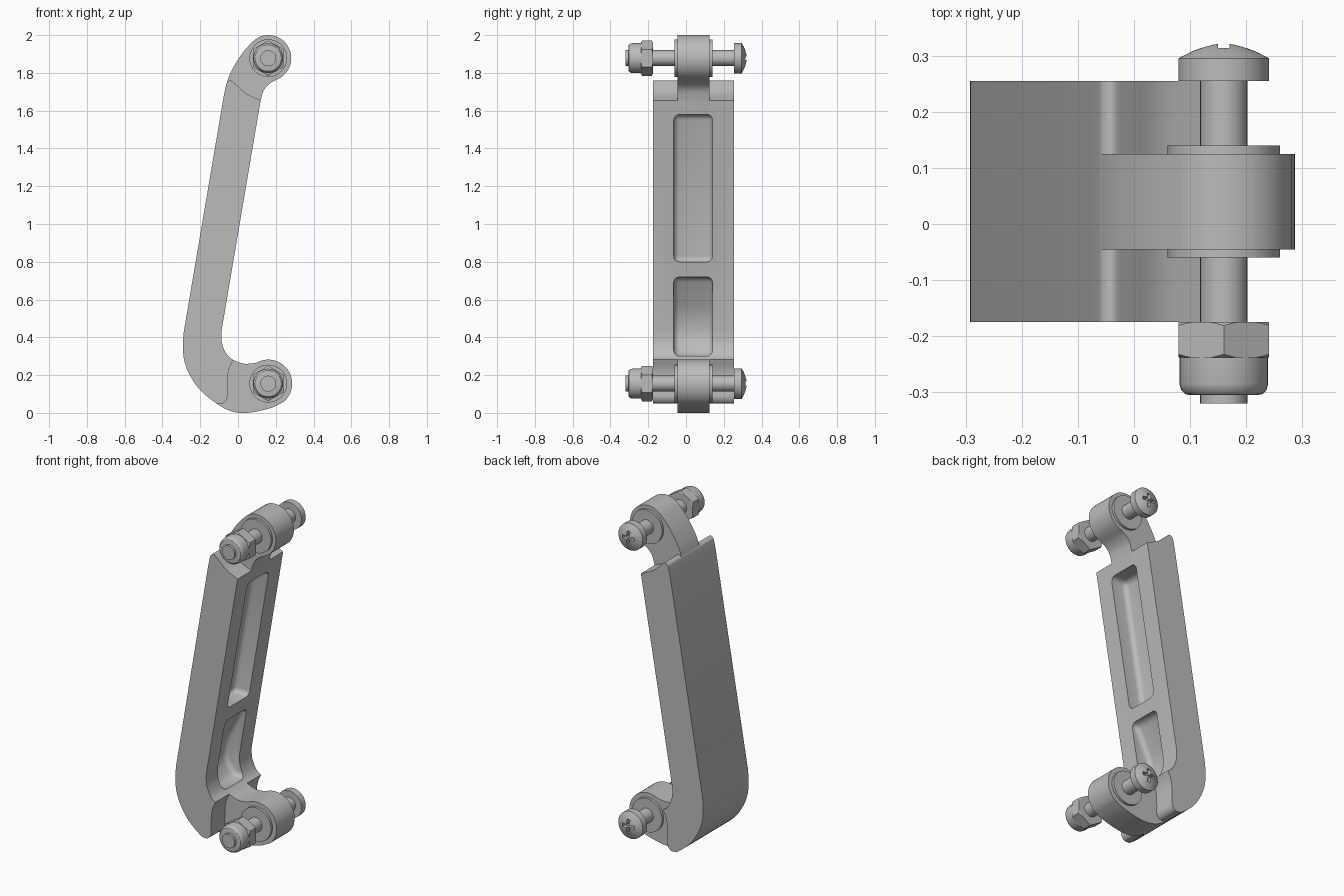
import bpy, bmesh
from math import radians, cos, sin, pi
from mathutils import Vector, Matrix

cube = bpy.data.objects.get("Cube")
if cube:
    bpy.data.objects.remove(cube, do_unlink=True)

metal = bpy.data.materials.new("satin_grey")
metal.use_nodes = True
grey = (0.5, 0.5, 0.5, 1)
metal.diffuse_color = grey
metal.node_tree.nodes["Principled BSDF"].inputs["Base Color"].default_value = grey


def finish(name, bm):
    bmesh.ops.recalc_face_normals(bm, faces=bm.faces)
    mesh = bpy.data.meshes.new(name)
    bm.to_mesh(mesh)
    bm.free()
    mesh.materials.append(metal)
    obj = bpy.data.objects.new(name, mesh)
    bpy.context.collection.objects.link(obj)
    return obj


def extrude(name, outline, y0, y1):
    """Extrude an (x, z) outline along y."""
    bm = bmesh.new()
    face = bm.faces.new([bm.verts.new((x, y0, z)) for x, z in outline])
    side = bmesh.ops.extrude_face_region(bm, geom=[face])["geom"]
    verts = [v for v in side if isinstance(v, bmesh.types.BMVert)]
    bmesh.ops.translate(bm, verts=verts, vec=(0, y1 - y0, 0))
    return finish(name, bm)


def lathe(name, profile, x, z, steps=40):
    """Revolve a (y, radius) profile about an axis along y."""
    bm = bmesh.new()
    verts = [bm.verts.new((r, y, 0)) for y, r in profile]
    edges = [bm.edges.new(pair) for pair in zip(verts, verts[1:])]
    bmesh.ops.spin(bm, geom=verts + edges, cent=(0, 0, 0), axis=(0, 1, 0),
                   angle=2 * pi, steps=steps)
    bmesh.ops.remove_doubles(bm, verts=bm.verts, dist=0.0002)
    bmesh.ops.translate(bm, verts=bm.verts, vec=(x, 0, z))
    return finish(name, bm)


def bake(obj):
    graph = bpy.context.evaluated_depsgraph_get()
    mesh = bpy.data.meshes.new_from_object(obj.evaluated_get(graph))
    obj.modifiers.clear()
    obj.data = mesh


def combine(obj, tool, operation="DIFFERENCE"):
    mod = obj.modifiers.new("cut", "BOOLEAN")
    mod.operation, mod.object, mod.solver = operation, tool, "EXACT"
    bake(obj)
    bpy.data.objects.remove(tool, do_unlink=True)


def smooth(obj, angle=32):
    bpy.ops.object.select_all(action="DESELECT")
    obj.select_set(True)
    bpy.context.view_layer.objects.active = obj
    bpy.ops.object.shade_smooth_by_angle(angle=radians(angle))


def arc(x, z, r, start, end, steps=24):
    angles = [radians(start + (end - start) * i / steps) for i in range(steps + 1)]
    return [(x + r * cos(a), z + r * sin(a)) for a in angles]


def curve(points, steps=5):
    """Smooth curve through the points, both ends included."""
    p = [Vector(q) for q in points]
    p = [2 * p[0] - p[1]] + p + [2 * p[-1] - p[-2]]
    out = []
    for a, b, c, d in zip(p, p[1:], p[2:], p[3:]):
        for i in range(steps):
            t = i / steps
            out.append(tuple(0.5 * (2 * b + (c - a) * t + (2 * a - 5 * b + 4 * c - d) * t**2
                                    + (3 * b - a - 3 * c + d) * t**3)))
    return out + [tuple(p[-2])]


# Eye centres and the arm outline
EYE_X, LOW_Z, HIGH_Z = 0.16, 0.155, 1.878
low_eye = arc(EYE_X, LOW_Z, 0.127, 120, -50)
high_eye = arc(EYE_X, HIGH_Z, 0.122, 110, -65)
heel = curve([low_eye[-1], (0.17, 0.025), (0.05, 0.0), (-0.04, 0.01), (-0.114, 0.05),
              (-0.2, 0.12), (-0.255, 0.2), (-0.285, 0.28), (-0.292, 0.36), (-0.287, 0.43)])
neck = curve([(-0.075, 1.68), (-0.06, 1.745), (-0.035, 1.81), (0.02, 1.9),
              (0.08, 1.967), high_eye[0]])
throat = curve([high_eye[-1], (0.17, 1.745), (0.138, 1.71), (0.12, 1.655)])
crook = curve([(-0.088, 0.43), (-0.085, 0.37), (-0.06, 0.31), (-0.024, 0.28),
               (0.02, 0.263), (0.05, 0.26), low_eye[0]])
outline = low_eye + heel[1:] + neck[:-1] + high_eye + throat[1:] + crook[:-1]
link_arm = extrude("link_arm", outline, -0.175, 0.255)

# Narrow the arm to the eyes at both ends
top_end = [(-0.2, 1.735)] + curve([(-0.066, 1.743), (-0.04, 1.76), (-0.01, 1.738),
                                   (0.045, 1.69), (0.12, 1.654)])
top_end += [(0.5, 1.62), (0.5, 2.2), (-0.2, 2.2)]
low_end = [(-0.01, 0.34)] + curve([(-0.024, 0.288), (-0.05, 0.22), (-0.056, 0.13),
                                   (-0.057, 0.08), (-0.077, 0.052), (-0.114, 0.05)])
low_end += [(-0.13, -0.1), (0.5, -0.1), (0.5, 0.34)]
for shape in (top_end, low_end):
    for y0, y1 in ((-0.3, -0.045), (0.125, 0.4)):
        combine(link_arm, extrude("end_cutter", shape, y0, y1))


# Rounded pockets in the inner face
def inner(z):
    return -0.088 + 0.17 * (z - 0.43)


upper_pocket = [(inner(z) + d, z) for z, d in ((0.8, 0.1), (0.8, -0.1), (1.58, -0.1), (1.58, 0.1))]
lower_pocket = [(0.1, 0.72), (inner(0.72) - 0.035, 0.72)]
lower_pocket += curve([(-0.12, 0.62), (-0.165, 0.52), (-0.18, 0.42), (-0.165, 0.36)], 3)
lower_pocket += [(-0.12, 0.3), (0.1, 0.3)]
for shape in (upper_pocket, lower_pocket):
    cutter = extrude("pocket_cutter", shape, -0.065, 0.14)
    bevel = cutter.modifiers.new("round", "BEVEL")
    bevel.width, bevel.segments = 0.03, 4
    bevel.limit_method, bevel.angle_limit = "ANGLE", radians(40)
    bake(cutter)
    combine(link_arm, cutter)
smooth(link_arm)

# Bushing, bolt and lock nut through each eye
for place, z in (("lower", LOW_Z), ("upper", HIGH_Z)):
    bushing = lathe(place + "_bushing", [(-0.06, 0), (-0.06, 0.1), (0.14, 0.1), (0.14, 0)], EYE_X, z)
    smooth(bushing)

    bolt = lathe(place + "_bolt", [(-0.32, 0), (-0.32, 0.042), (0.255, 0.042), (0.255, 0.081),
                                   (0.295, 0.081), (0.306, 0.06), (0.314, 0.04), (0.32, 0.02),
                                   (0.322, 0)], EYE_X, z)
    for w, h in ((0.04, 0.01), (0.01, 0.04)):
        slot = [(EYE_X - w, z - h), (EYE_X + w, z - h), (EYE_X + w, z + h), (EYE_X - w, z + h)]
        combine(bolt, extrude("slot_cutter", slot, 0.295, 0.4))
    smooth(bolt)

    hexagon = [(EYE_X + 0.0935 * sin(i * pi / 3), z + 0.0935 * cos(i * pi / 3)) for i in range(6)]
    nut = extrude(place + "_hex_nut", hexagon, -0.238, -0.175)
    chamfer = lathe("chamfer_tool", [(-0.24, 0), (-0.24, 0.08), (-0.228, 0.1), (-0.185, 0.1),
                                     (-0.173, 0.08), (-0.173, 0)], EYE_X, z)
    combine(nut, chamfer, "INTERSECT")
    smooth(nut, 20)

    collar = lathe(place + "_nut_collar", [(-0.23, 0), (-0.23, 0.079), (-0.285, 0.079),
                                           (-0.296, 0.076), (-0.303, 0.069), (-0.305, 0.06),
                                           (-0.305, 0)], EYE_X, z)
    smooth(collar)
